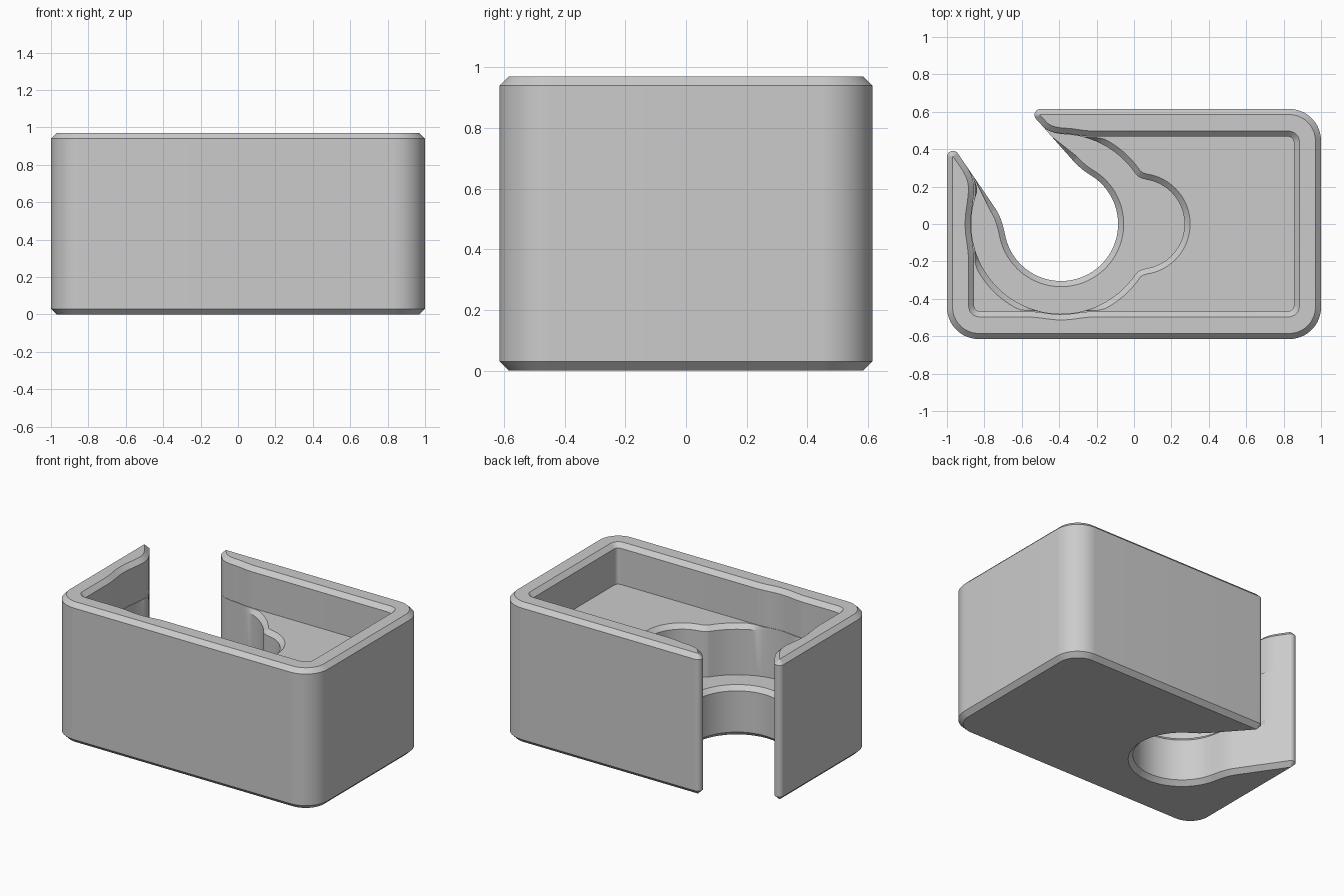
import bpy, bmesh
from math import radians, sin, cos
from mathutils import Vector

if "Cube" in bpy.data.objects:
    bpy.data.objects.remove(bpy.data.objects["Cube"], do_unlink=True)

HX, HY, H, CH = 1.0, 0.615, 0.97, 0.03      # half sizes, height, chamfer
HOLE = (-0.39, 0)                           # centre of the round hole
LOBE = (0.03, 0)                            # centre of the finger recess
PX, PY = 0.855, 0.467                       # half sizes of the top pocket
MID_Z, POCKET_Z = 0.345, 0.69               # floor heights


def arc(c, r, a0, a1):
    n = max(3, int(abs(a1 - a0) / 4))
    angles = [radians(a0 + (a1 - a0) * i / n) for i in range(n + 1)]
    return [Vector((c[0] + r * cos(a), c[1] + r * sin(a))) for a in angles]


def line(*pts):
    return [Vector(p) for p in pts]


def blend(segments, steps=8):
    """Open path: joins neighbouring segments with tangent curves."""
    out = list(segments[0])
    for a, b in zip(segments, segments[1:]):
        p, q = a[-1], b[0]
        d, e = (p - a[-2]).normalized(), (b[1] - q).normalized()
        r = q - p
        k = p + d * ((r.x * e.y - r.y * e.x) / (d.x * e.y - d.y * e.x))
        for i in range(1, steps):
            s = i / steps
            out.append(p * (1 - s) ** 2 + k * 2 * s * (1 - s) + q * s * s)
        out += b
    return out


def inset(pts, amount, limit):
    """Moves a clockwise outline inward; limit keeps it inside the pocket."""
    out = []
    for i, p in enumerate(pts):
        d = (p - pts[i - 1]).normalized()
        e = (pts[(i + 1) % len(pts)] - p).normalized()
        n, m = Vector((d.y, -d.x)), Vector((e.y, -e.x))
        room = min(PX - abs(p.x), PY - abs(p.y)) - 0.004
        a = min(amount, max(0, room)) if limit else amount
        out.append(p + (n + m) * a / (1 + n.dot(m)))
    return out


# Slanted slot sides
def left_side(x):
    return (x, 0.048 - (x + 0.717) * 1.465)


def back_side(x):
    return (x, 0.315 - (x + 0.305) * 1.13)


# Outer wall, clockwise from the back wall tip to the left wall tip
R, TIP = 0.17, 0.032
outer = arc((-0.5, HY - TIP), TIP, 221.5, 90)
for sx, sy, a in [(1, 1, 90), (1, -1, 0), (-1, -1, 270)]:
    outer += arc((sx * (HX - R), sy * (HY - R)), R, a, a - 90)
outer += arc((TIP - HX, 0.359), TIP, 180, 34.3)

# Slot ends shared by every level
entry = line(left_side(-0.91), left_side(-0.9))
leave = line(back_side(-0.49), back_side(-0.5))

# Round through hole with slot
hole = blend([entry + line(left_side(-0.855), left_side(-0.74)),
              arc(HOLE, 0.305, 190, 420),
              line(back_side(-0.33), back_side(-0.44)) + leave])

# Wide step around the hole with a finger recess
RS = 0.48
step = blend([entry, arc(HOLE, RS, 160, 326), arc(LOBE, 0.24, -81, 81),
              arc(HOLE, RS, 34, 88), leave])

# Rectangular pocket whose walls bulge around the step
RP, C, B = 0.483, 0.035, 0.18
pocket = blend([
    entry, line((-PX, B + 0.01), (-PX, B)), arc(HOLE, RP, 170, 190),
    line((-PX, -B), (-PX, C - PY)),
    line((C - PX, -PY), (HOLE[0] - B, -PY)), arc(HOLE, RP, 260, 280),
    line((HOLE[0] + B, -PY), (PX - C, -PY)),
    line((PX, C - PY), (PX, PY - C)),
    line((PX - C, PY), (HOLE[0] + B, PY)), arc(HOLE, RP, 80, 88),
    leave])

# Each level: inner path and its (height, inset, limit) rings
levels = [
    (hole, [(0, CH, False), (CH, 0, False),
            (MID_Z - CH, 0, False), (MID_Z, CH, True)]),
    (step, [(MID_Z, 0, False), (POCKET_Z - CH, 0, False), (POCKET_Z, CH, True)]),
    (pocket, [(POCKET_Z, 0, False), (H - CH, 0, False), (H, CH, False)]),
]

# Walls, with a floor where one level meets the next
bm = bmesh.new()
below = None
for path, layers in levels:
    loop = path + outer
    n = len(loop)
    rings = [[bm.verts.new((p.x, p.y, z)) for p in inset(loop, amount, limit)]
             for z, amount, limit in layers]
    for lo, hi in zip(rings, rings[1:]):
        for i in range(n):
            j = (i + 1) % n
            bm.faces.new((lo[i], lo[j], hi[j], hi[i]))
    if below is None:
        bm.faces.new(rings[0])
    else:
        bm.faces.new(below[1:-1] + rings[0][2:len(path) - 2][::-1])
    below = rings[-1][:len(path)]
bm.faces.new(rings[-1])
bmesh.ops.remove_doubles(bm, verts=bm.verts[:], dist=0.00002)
bmesh.ops.recalc_face_normals(bm, faces=bm.faces[:])

mesh = bpy.data.meshes.new("holder_body")
bm.to_mesh(mesh)
bm.free()
holder = bpy.data.objects.new("holder_body", mesh)
bpy.context.collection.objects.link(holder)

mat = bpy.data.materials.new("grey plastic")
mat.use_nodes = True
grey = (0.6, 0.6, 0.6, 1)
mat.diffuse_color = grey
mat.node_tree.nodes["Principled BSDF"].inputs["Base Color"].default_value = grey
mesh.materials.append(mat)

# Smooth walls, crisp chamfers
bpy.ops.object.select_all(action="DESELECT")
bpy.context.view_layer.objects.active = holder
holder.select_set(True)
bpy.ops.object.shade_smooth_by_angle(angle=radians(25))
